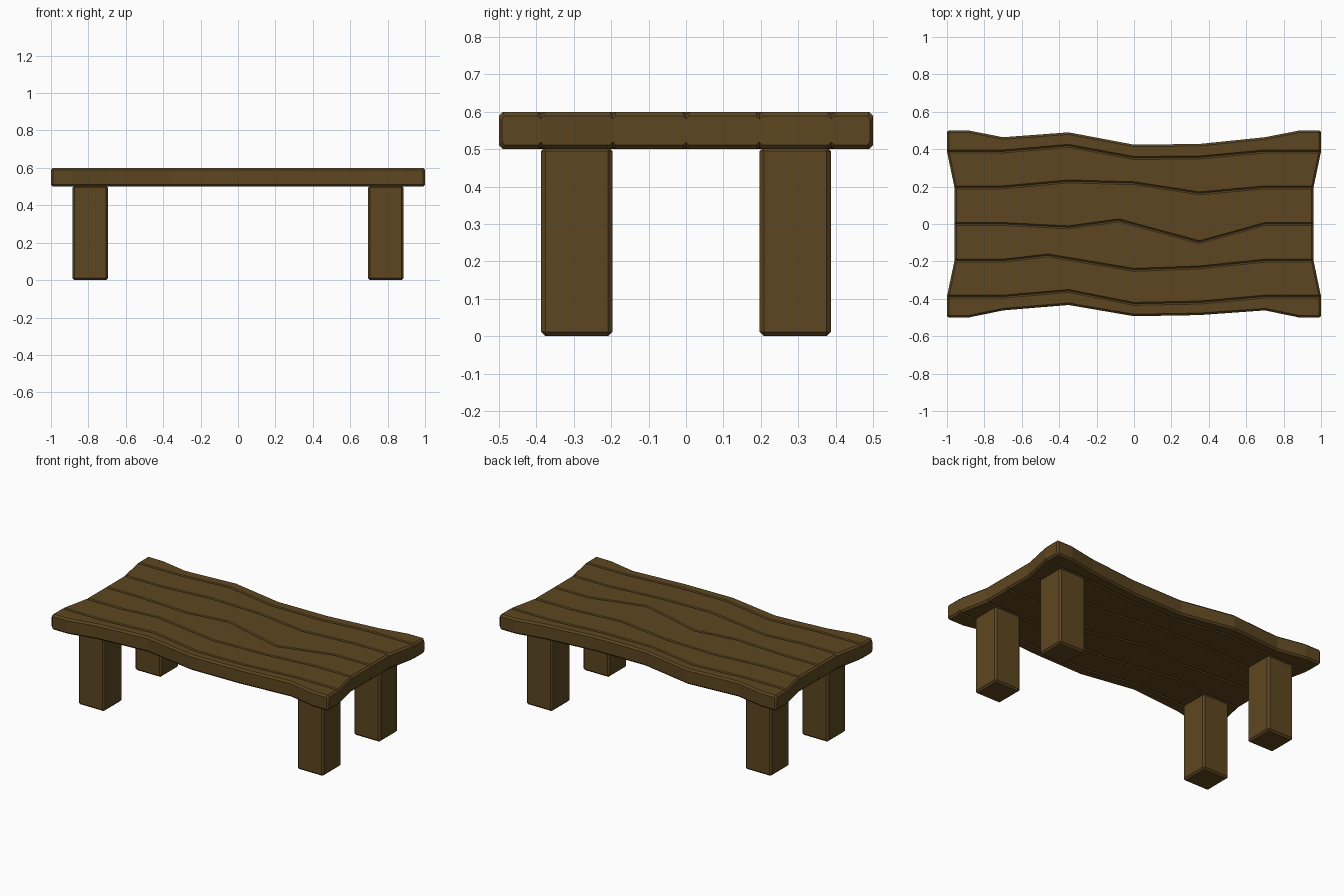
import bpy, bmesh

if "Cube" in bpy.data.objects:
    bpy.data.objects.remove(bpy.data.objects["Cube"])

wood = bpy.data.materials.new("brown_wood")
wood.diffuse_color = (0.11, 0.062, 0.015, 1)
wood.use_nodes = True
wood.node_tree.nodes["Principled BSDF"].inputs["Base Color"].default_value = wood.diffuse_color

# Wavy lines running along the table (x, y), back edge to front edge
EDGE_BACK = [(-.885, .5), (-.7, .464), (-.35, .49), (0, .424), (.35, .428), (.7, .464), (.885, .5)]
SEAMS = [
    [(-.7, .388), (-.35, .418), (0, .353), (.35, .356), (.7, .388)],
    [(-.7, .196), (-.35, .228), (0, .218), (.35, .164), (.7, .196)],
    [(-.7, 0), (-.35, -.018), (-.08, .02), (0, -.002), (.35, -.097), (.7, 0)],
    [(-.7, -.196), (-.46, -.168), (0, -.245), (.35, -.232), (.7, -.196)],
    [(-.7, -.388), (-.35, -.358), (0, -.427), (.35, -.42), (.7, -.388)],
]
EDGE_FRONT = [(-.885, -.5), (-.7, -.462), (-.35, -.433), (0, -.493), (.35, -.487), (.7, -.462), (.885, -.5)]
STATIONS = [-1, -.985, -.885, -.7, -.46, -.35, -.08, 0, .35, .7, .885, .985, 1]
B = 0.011        # edge rounding
G = 0.008        # groove half width and depth


def sample(line, x):
    """Linear interpolation along a line, constant past its ends."""
    if x <= line[0][0]:
        return line[0][1]
    for (x0, y0), (x1, y1) in zip(line, line[1:]):
        if x <= x1:
            return y0 + (y1 - y0) * (x - x0) / (x1 - x0)
    return line[-1][1]


def end_x(y):
    """Half length of the top: the middle planks are shorter."""
    return sample([(.196, .96), (.388, 1.0)], abs(y))


def section(x, capped):
    """Cross-section as (y, half thickness) pairs, with a V groove per seam."""
    h, e = (.05 - B, B * .7) if capped else (.05, 0)
    yb, yf = sample(EDGE_BACK, x), sample(EDGE_FRONT, x)
    pts = [(yb - e, h - B), (yb - B - e * .4, h)]
    for s in SEAMS:
        y = sample(s, x)
        pts += [(y + G, h), (y, h - G), (y - G, h)]
    return pts + [(yf + B + e * .4, h), (yf + e, h - B)]


def finish(bm, name):
    bmesh.ops.recalc_face_normals(bm, faces=bm.faces)
    me = bpy.data.meshes.new(name)
    bm.to_mesh(me)
    bm.free()
    me.materials.append(wood)
    ob = bpy.data.objects.new(name, me)
    bpy.context.collection.objects.link(ob)
    return ob


# Grooved plank tabletop
bm = bmesh.new()
rings = []
for x in STATIONS:
    pts = section(x, abs(x) == 1)
    def px(y):
        if abs(x) < .95:
            return x
        return (1 if x > 0 else -1) * (end_x(y) - (0 if abs(x) == 1 else B))
    top = [bm.verts.new((px(y), y, .55 + h)) for y, h in pts]
    low = [bm.verts.new((px(y), y, .55 - h)) for y, h in pts]
    rings.append((top, low))
n = len(rings[0][0])
for (t0, l0), (t1, l1) in zip(rings, rings[1:]):
    a, b = t0 + l0[::-1], t1 + l1[::-1]
    for i in range(2 * n):
        j = (i + 1) % (2 * n)
        bm.faces.new((a[i], a[j], b[j], b[i]))
for t, l in (rings[0], rings[-1]):
    for i in range(n - 1):
        bm.faces.new((t[i], t[i + 1], l[i + 1], l[i]))
finish(bm, "tabletop")

# Four square legs with softened edges
for sx, xn in ((-1, "left"), (1, "right")):
    for sy, yn in ((-1, "front"), (1, "back")):
        bm = bmesh.new()
        bmesh.ops.create_cube(bm, size=1)
        for v in bm.verts:
            v.co = (sx * .79 + v.co.x * .19, sy * .292 + v.co.y * .19, .253 + v.co.z * .506)
        bmesh.ops.bevel(bm, geom=bm.edges[:], offset=.011, segments=1, affect='EDGES')
        finish(bm, f"{yn}_{xn}_leg")
